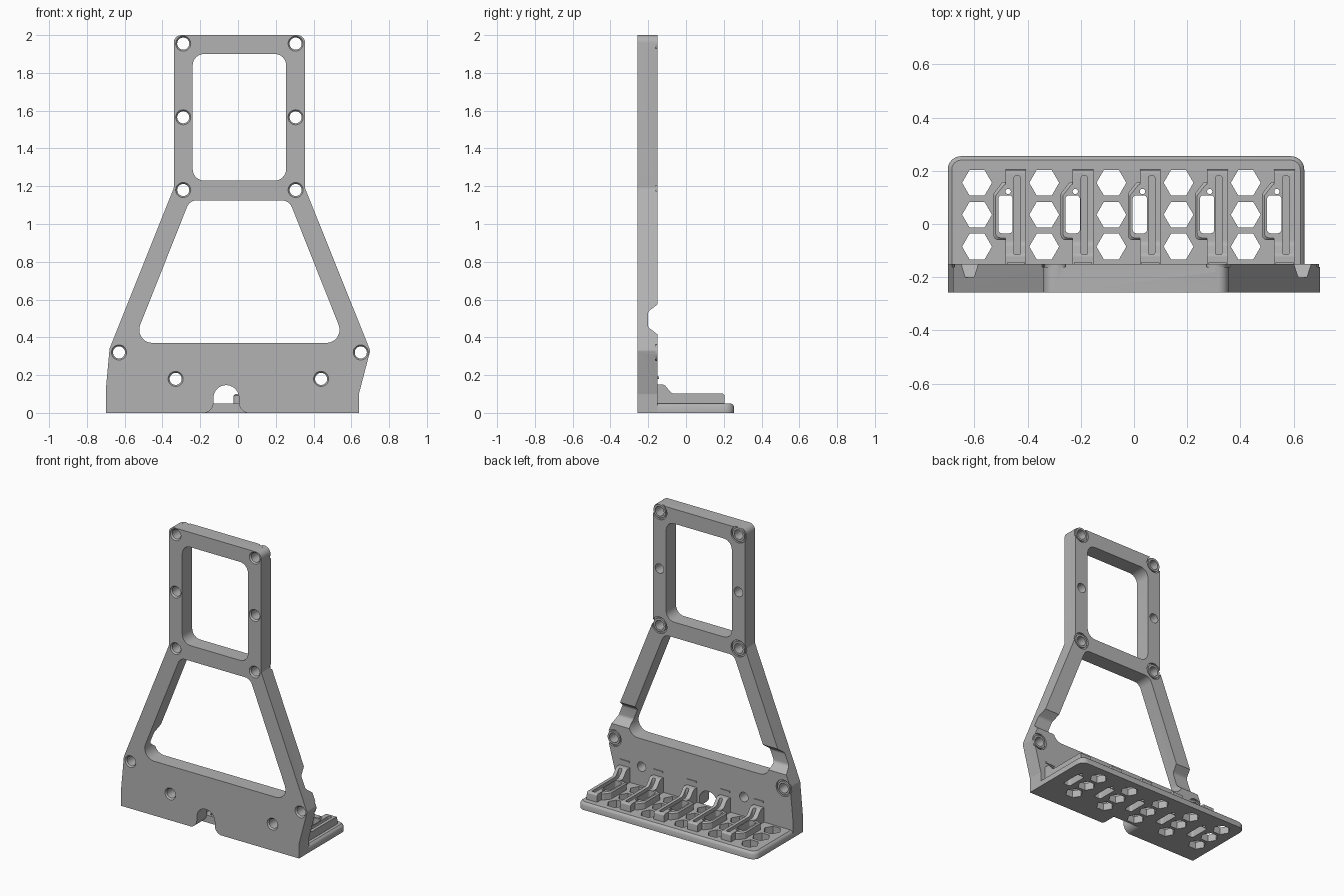
import bpy, bmesh, math
from mathutils import Vector

if "Cube" in bpy.data.objects:
    bpy.data.objects.remove(bpy.data.objects["Cube"])

grey = bpy.data.materials.new("plain grey")
grey.use_nodes = True
COLOUR = (0.45, 0.45, 0.45, 1)
grey.diffuse_color = COLOUR
grey.node_tree.nodes["Principled BSDF"].inputs["Base Color"].default_value = COLOUR

AXES = {"x": lambda a, b, h: (h, a, b),
        "y": lambda a, b, h: (a, h, b),
        "z": lambda a, b, h: (a, b, h)}


def rounded(points, radii, steps=6):
    """Polygon with circular fillets; radii is one number or one per corner."""
    if not isinstance(radii, (list, tuple)):
        radii = [radii] * len(points)
    pts = [Vector(p) for p in points]
    out = []
    for i, p in enumerate(pts):
        if radii[i] == 0:
            out.append(tuple(p))
            continue
        u = (pts[i - 1] - p).normalized()
        v = (pts[(i + 1) % len(pts)] - p).normalized()
        half = u.angle(v) / 2
        reach, w = radii[i] / math.tan(half), math.sin(half)
        a, b = p + u * reach, p + v * reach
        for k in range(steps + 1):
            t = k / steps
            c0, c1, c2 = (1 - t) ** 2, 2 * w * t * (1 - t), t * t
            out.append(tuple((a * c0 + p * c1 + b * c2) / (c0 + c1 + c2)))
    return out


def rect(x0, x1, y0, y1, r=0.0):
    return rounded([(x0, y0), (x1, y0), (x1, y1), (x0, y1)], r)


def circle(x, y, r, n=32):
    return [(x + r * math.cos(2 * math.pi * k / n), y + r * math.sin(2 * math.pi * k / n))
            for k in range(n)]


def build(name, solids, axis):
    """Each solid is a list of (polygon, height) rings skinned together."""
    bm = bmesh.new()
    for rings in solids:
        loops = [[bm.verts.new(AXES[axis](a, b, h)) for a, b in poly] for poly, h in rings]
        n = len(loops[0])
        for low, high in zip(loops, loops[1:]):
            for i in range(n):
                j = (i + 1) % n
                bm.faces.new((low[i], low[j], high[j], high[i]))
        bm.faces.new(loops[0][::-1])
        bm.faces.new(loops[-1])
    bmesh.ops.recalc_face_normals(bm, faces=bm.faces)
    mesh = bpy.data.meshes.new(name)
    bm.to_mesh(mesh)
    bm.free()
    mesh.materials.append(grey)
    ob = bpy.data.objects.new(name, mesh)
    bpy.context.collection.objects.link(ob)
    return ob


def prism(poly, h0, h1):
    return [(poly, h0), (poly, h1)]


def combine(target, other, operation):
    mod = target.modifiers.new("combine", "BOOLEAN")
    mod.operation, mod.solver, mod.object = operation, "EXACT", other
    bpy.context.view_layer.objects.active = target
    bpy.ops.object.modifier_apply(modifier=mod.name)
    bpy.data.objects.remove(other)


def finish(ob):
    bpy.ops.object.select_all(action="DESELECT")
    ob.select_set(True)
    bpy.context.view_layer.objects.active = ob
    bpy.ops.object.shade_smooth_by_angle(angle=math.radians(30))


# Upright frame
FRONT, BACK = -0.257, -0.15
outline = rounded([(-0.70, 0), (0.64, 0), (0.64, 0.10), (0.70, 0.33), (0.355, 1.19),
                   (0.355, 2), (-0.34, 2), (-0.34, 1.19), (-0.68, 0.34), (-0.70, 0.12)],
                  [0, 0, 0.02, 0.02, 0.03, 0.04, 0.04, 0.03, 0.03, 0.03])
frame = build("upright_frame", [prism(outline, FRONT, BACK)], "y")

# Windows and cable arch
window = rect(-0.24, 0.255, 1.23, 1.90, 0.06)
lower_window = rounded([(-0.556, 0.37), (0.571, 0.37), (0.271, 1.125), (-0.256, 1.125)],
                       [0.07, 0.07, 0.055, 0.055])
arch = rounded([(-0.22, -0.05), (0.09, -0.05), (0.09, -0.001), (0.005, -0.001),
                (0.005, 0.147), (-0.13, 0.147), (-0.13, -0.001), (-0.22, -0.001)],
               [0, 0, 0, 0.055, 0.067, 0.067, 0.055, 0])
combine(frame, build("openings", [prism(p, -0.4, 0) for p in (window, lower_window, arch)], "y"),
        "DIFFERENCE")

# Dips in the back of the legs
dip = rounded([(-0.1, 0.40), (-0.15, 0.415), (-0.202, 0.455), (-0.202, 0.535),
               (-0.15, 0.575), (-0.1, 0.59)], [0, 0.01, 0.025, 0.025, 0.01, 0])
combine(frame, build("leg_dips", [prism(dip, -1, 1)], "x"), "DIFFERENCE")

# Screw holes, with a ring groove behind those at the joints
joints = [(x, z) for x in (-0.29, 0.305) for z in (1.955, 1.18)] + [(-0.63, 0.32), (0.65, 0.32)]
plain = [(-0.29, 1.565), (0.305, 1.565), (-0.33, 0.18), (0.44, 0.18)]
grooves = build("grooves", [prism(circle(x, z, 0.056), BACK - 0.012, BACK + 0.02)
                            for x, z in joints], "y")
combine(frame, grooves, "DIFFERENCE")
bosses = build("bosses", [prism(circle(x, z, 0.046), BACK - 0.03, BACK - 0.001)
                          for x, z in joints], "y")
combine(frame, bosses, "UNION")
holes = build("screw_holes", [[(circle(x, z, 0.04), FRONT - 0.02), (circle(x, z, 0.04), FRONT),
                               (circle(x, z, 0.032), FRONT + 0.01), (circle(x, z, 0.032), 0)]
                              for x, z in joints + plain], "y")
combine(frame, holes, "DIFFERENCE")
finish(frame)


# Tray with a softened rim
def tray_outline(inset):
    r = 0.05 - inset
    return rounded([(-0.70 + inset, BACK - 0.002), (0.64 - inset, BACK - 0.002),
                    (0.64 - inset, 0.255 - inset), (-0.70 + inset, 0.255 - inset)], [0, 0, r, r])


tray = build("tray", [[(tray_outline(0), 0), (tray_outline(0), 0.033),
                       (tray_outline(0.005), 0.042), (tray_outline(0.015), 0.05)]], "z")

# Five holders: a socket block beside a ramped rail
PITCH = 0.2525
starts = [-0.483 + PITCH * i for i in range(5)]


def block(x, inset):
    return rounded([(x - 0.045 + inset, -0.06 + inset), (x + 0.05, -0.06 + inset),
                    (x + 0.05, 0.157 - inset), (x - 0.012 + inset, 0.157 - inset),
                    (x - 0.045 + inset, 0.115 - inset)], [0.018, 0, 0, 0.012, 0.012])


combine(tray, build("blocks", [[(block(x, 0), 0.03), (block(x, 0), 0.092), (block(x, 0.008), 0.1)]
                               for x in starts], "z"), "UNION")
rail = rounded([(BACK - 0.002, 0.03), (0.205, 0.03), (0.203, 0.102), (-0.075, 0.102),
                (-0.115, 0.15), (BACK - 0.002, 0.15)], [0, 0, 0.012, 0.03, 0.02, 0])
combine(tray, build("rails", [prism(rail, x, x + 0.078) for x in starts], "x"), "UNION")

# Sockets, rail channels, pin holes and hexagonal vents
cuts = []
for x in starts:
    cuts.append(prism(rect(x - 0.027, x + 0.027, -0.035, 0.108, 0.014), -0.1, 0.3))
    cuts.append(prism(rect(x + 0.032, x + 0.056, -0.115, 0.18, 0.006), 0.058, 0.3))
    cuts.append(prism(circle(x + 0.01, 0.122, 0.01, 16), -0.1, 0.3))
    for y in (-0.085, 0.035, 0.155):
        cuts.append(prism(circle(x - 0.107, y, 0.056, 6), -0.1, 0.3))
combine(tray, build("tray_cuts", cuts, "z"), "DIFFERENCE")
finish(tray)

# Small lips above the rails
lips = build("rail_lips", [prism(rect(x + 0.005, x + 0.073, 0.18, 0.192), BACK - 0.01, BACK + 0.006)
                           for x in starts], "y")
finish(lips)
